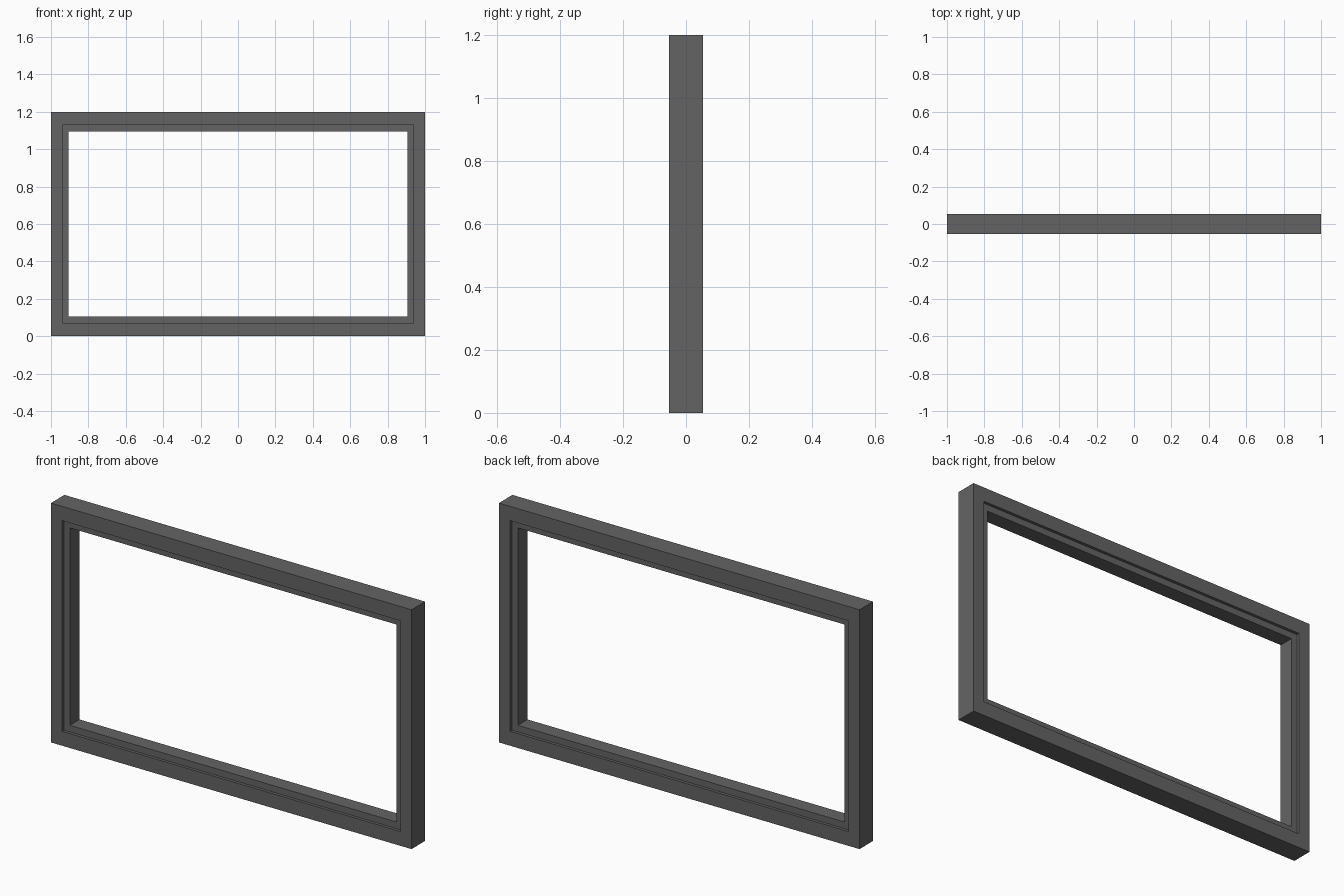
import bpy
import bmesh

cube = bpy.data.objects.get("Cube")
if cube:
    bpy.data.objects.remove(cube, do_unlink=True)

WIDTH, HEIGHT, DEPTH = 2.0, 1.2, 0.107
REBATE = 0.015                # depth of the step on both faces
OUTER = (0.0, 0.0)            # insets from the outside: sides, top and bottom
STEP = (0.062, 0.072)
OPENING = (0.094, 0.105)

grey = bpy.data.materials.new("dark grey")
grey.use_nodes = True
colour = (0.127, 0.127, 0.127, 1.0)
grey.diffuse_color = colour
grey.node_tree.nodes["Principled BSDF"].inputs["Base Color"].default_value = colour

# Closed cross-section, as insets paired with a depth position
face = DEPTH / 2
floor = face - REBATE
front = [(OUTER, -face), (STEP, -face), (STEP, -floor), (OPENING, -floor)]
profile = front + [(inset, -y) for inset, y in reversed(front)]


def rectangle(bm, inset, y):
    """Corner vertices of one mitred loop of the frame."""
    x = WIDTH / 2 - inset[0]
    low, high = inset[1], HEIGHT - inset[1]
    return [bm.verts.new((px, y, pz))
            for px, pz in ((-x, low), (x, low), (x, high), (-x, high))]


# Frame: sweep the cross-section round the four sides
bm = bmesh.new()
loops = [rectangle(bm, inset, y) for inset, y in profile]
for i, a in enumerate(loops):
    b = loops[(i + 1) % len(loops)]
    for c in range(4):
        d = (c + 1) % 4
        bm.faces.new((a[c], a[d], b[d], b[c]))
bmesh.ops.recalc_face_normals(bm, faces=bm.faces)

mesh = bpy.data.meshes.new("window_frame")
bm.to_mesh(mesh)
bm.free()
mesh.materials.append(grey)
frame = bpy.data.objects.new("window_frame", mesh)
bpy.context.collection.objects.link(frame)
